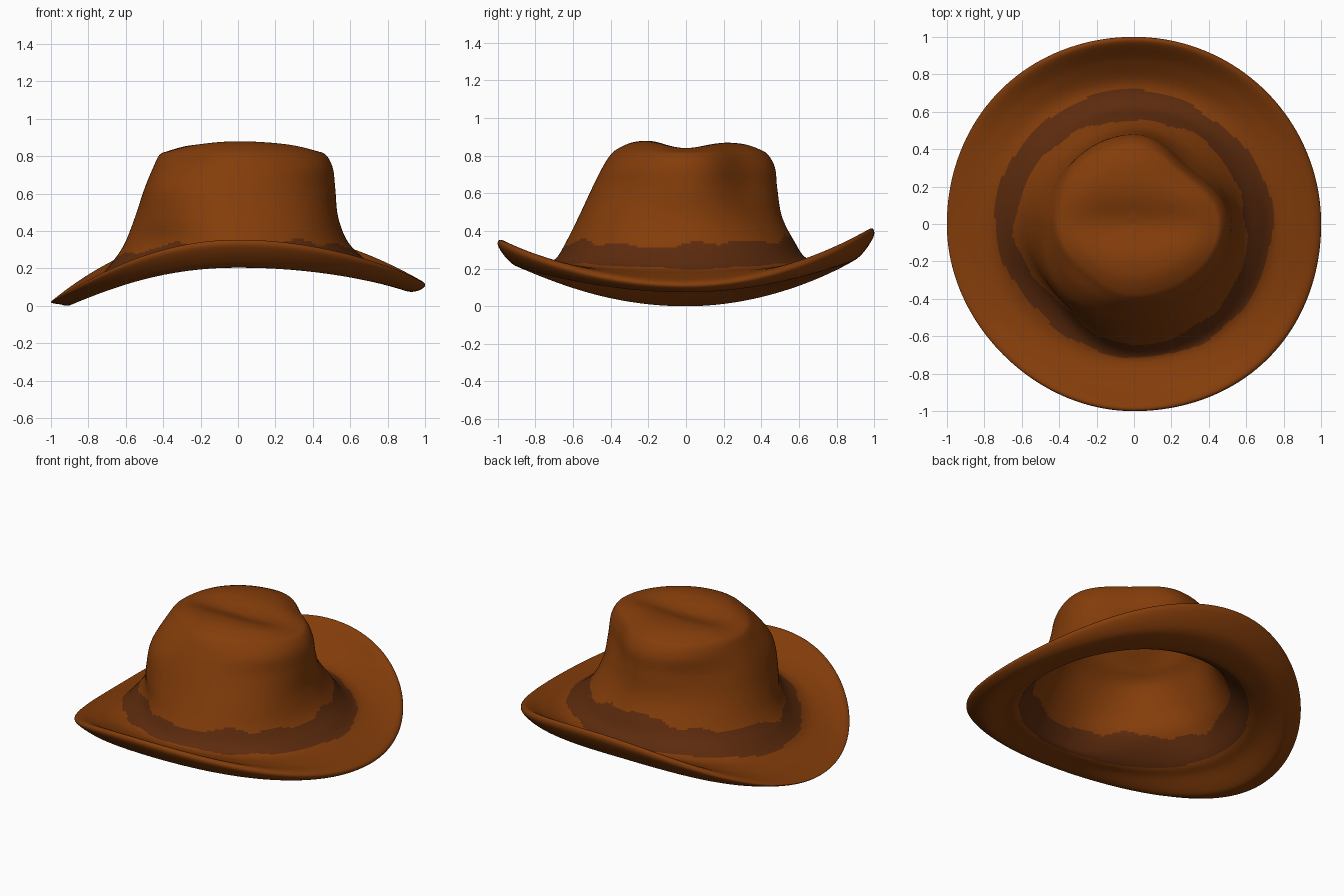
import bpy
import bmesh
import math
from mathutils import Vector

SEGMENTS = 160
SUBSTEPS = 9
FELT_THICKNESS = 0.028

if "Cube" in bpy.data.objects:
    bpy.data.objects.remove(bpy.data.objects["Cube"], do_unlink=True)


def make_material(name, colour):
    mat = bpy.data.materials.new(name)
    mat.use_nodes = True
    mat.diffuse_color = (*colour, 1)
    shader = mat.node_tree.nodes["Principled BSDF"]
    shader.inputs["Base Color"].default_value = (*colour, 1)
    shader.inputs["Roughness"].default_value = 0.8
    return mat


def blend(angle, sides, corners=(0, 0, 0, 0)):
    """Blend values given at -x, +x, -y and +y, plus an offset at the middle
    of each quadrant, counted anticlockwise from the +x +y one."""
    c, s = math.cos(angle), math.sin(angle)
    right, left, front, back = sides
    base = (left if c > 0 else right) * c * c + (back if s > 0 else front) * s * s
    quadrant = int(angle // (math.pi / 2)) % 4
    return base + corners[quadrant] * math.sin(2 * angle) ** 2


# Crown walls: height, radius to the four sides, offsets at the four corners
CROWN = [
    (0.80, (0.42, 0.47, 0.40, 0.435), (-0.07, 0.01, -0.02, -0.01)),
    (0.73, (0.455, 0.507, 0.445, 0.473), (-0.08, 0, 0.015, 0)),
    (0.62, (0.50, 0.52, 0.50, 0.485), (-0.07, -0.02, 0.035, 0)),
    (0.47, (0.55, 0.535, 0.57, 0.51), (-0.03, -0.02, 0, 0.02)),
    (0.34, (0.60, 0.585, 0.635, 0.575), (0, -0.01, -0.05, 0.02)),
    (0.25, (0.655, 0.67, 0.69, 0.64), (0, 0, -0.05, 0.01)),
]

# Brim from the crown outward, round the rim and back under:
# radius, then height at the four sides
BRIM = [
    (0.75, (0.14, 0.19, 0.23, 0.23)),
    (0.87, (0.08, 0.16, 0.275, 0.305)),
    (0.975, (0.03, 0.13, 0.345, 0.405)),
    (1.0, (0.012, 0.10, 0.32, 0.375)),
    (0.955, (0.002, 0.072, 0.25, 0.295)),
    (0.89, (0.0, 0.075, 0.202, 0.235)),
    (0.78, (0.085, 0.13, 0.20, 0.20)),
    (0.70, (0.135, 0.155, 0.205, 0.205)),
]
BRIM_CORNERS = (0, 0.01, -0.012, 0.015)


def crown_stations(angle, inset):
    """Radius and height pairs from the creased top down the walls."""
    top_radius = blend(angle, *CROWN[0][1:]) - inset
    rise = blend(angle, (0.068, 0.072, 0.079, 0.067))
    points = []
    for step in range(7):
        t = max(step * 0.15, 0.01)
        r = t * top_radius
        y = r * math.sin(angle)
        peak = 0.073 + (rise - 0.073) * min(1, 2 * t)
        crease = 0.05 * math.exp(-(y / 0.13) ** 2) * (1 - t * t)
        points.append(Vector((r, 0.80 + peak * (1 - t ** 5) - crease - inset)))
    for z, radii, corners in CROWN:
        drop = inset if z > 0.7 else 0
        points.append(Vector((blend(angle, radii, corners) - inset, z - drop)))
    return points


def smooth_path(points):
    """Catmull-Rom curve through the stations."""
    padded = [points[0]] + points + [points[-1]]
    path = []
    for a, b, c, d in zip(padded, padded[1:], padded[2:], padded[3:]):
        for i in range(SUBSTEPS):
            t = i / SUBSTEPS
            path.append(0.5 * (2 * b + (c - a) * t
                               + (2 * a - 5 * b + 4 * c - d) * t * t
                               + (3 * b - a - 3 * c + d) * t ** 3))
    path.append(points[-1])
    return path


def in_band(angle, r, z, inside):
    """Irregular dark band where the crown meets the brim."""
    wave = (0.012 * math.sin(5 * angle) + 0.010 * math.sin(11 * angle + 1)
            + 0.006 * math.sin(17 * angle))
    upper = blend(angle, (0.275, 0.32, 0.33, 0.365)) + wave
    outer = blend(angle, (0.745, 0.745, 0.72, 0.715), (-0.02, 0, -0.045, 0))
    return z < upper and r < (0.7 if inside else outer + wave / 2)


# Hat skin: outer crown, brim and lining in one swept surface
bm = bmesh.new()
columns = []
for k in range(SEGMENTS):
    angle = math.tau * k / SEGMENTS
    outer = crown_stations(angle, 0)
    stretch = 1 + blend(angle, (0, 0, 0, 0), BRIM_CORNERS)
    brim = [Vector((r * stretch, blend(angle, heights))) for r, heights in BRIM]
    lining = crown_stations(angle, FELT_THICKNESS)[::-1]
    path = smooth_path(outer + brim + lining)
    columns.append([bm.verts.new((p.x * math.cos(angle), p.x * math.sin(angle), p.y))
                    for p in path])

rows = len(columns[0])
rim_row = (len(CROWN) + 7 + 3) * SUBSTEPS
for k in range(SEGMENTS):
    here, following = columns[k], columns[(k + 1) % SEGMENTS]
    for j in range(rows - 1):
        face = bm.faces.new((here[j], here[j + 1], following[j + 1], following[j]))
        mid = face.calc_center_median()
        angle = math.atan2(mid.y, mid.x)
        face.material_index = int(in_band(angle, mid.xy.length, mid.z, j > rim_row))

# Close the crown top and the lining top
bm.faces.new([column[0] for column in columns])
bm.faces.new([column[-1] for column in columns])
bmesh.ops.recalc_face_normals(bm, faces=bm.faces)
lowest = min(v.co.z for v in bm.verts)
bmesh.ops.translate(bm, verts=bm.verts, vec=(0, 0, -lowest))

mesh = bpy.data.meshes.new("hat")
bm.to_mesh(mesh)
bm.free()
mesh.materials.append(make_material("tan_leather", (0.228, 0.046, 0.003)))
mesh.materials.append(make_material("dark_band", (0.108, 0.024, 0.004)))
hat = bpy.data.objects.new("hat", mesh)
bpy.context.collection.objects.link(hat)

bpy.ops.object.select_all(action="DESELECT")
hat.select_set(True)
bpy.context.view_layer.objects.active = hat
bpy.ops.object.shade_smooth_by_angle(angle=math.radians(45))
